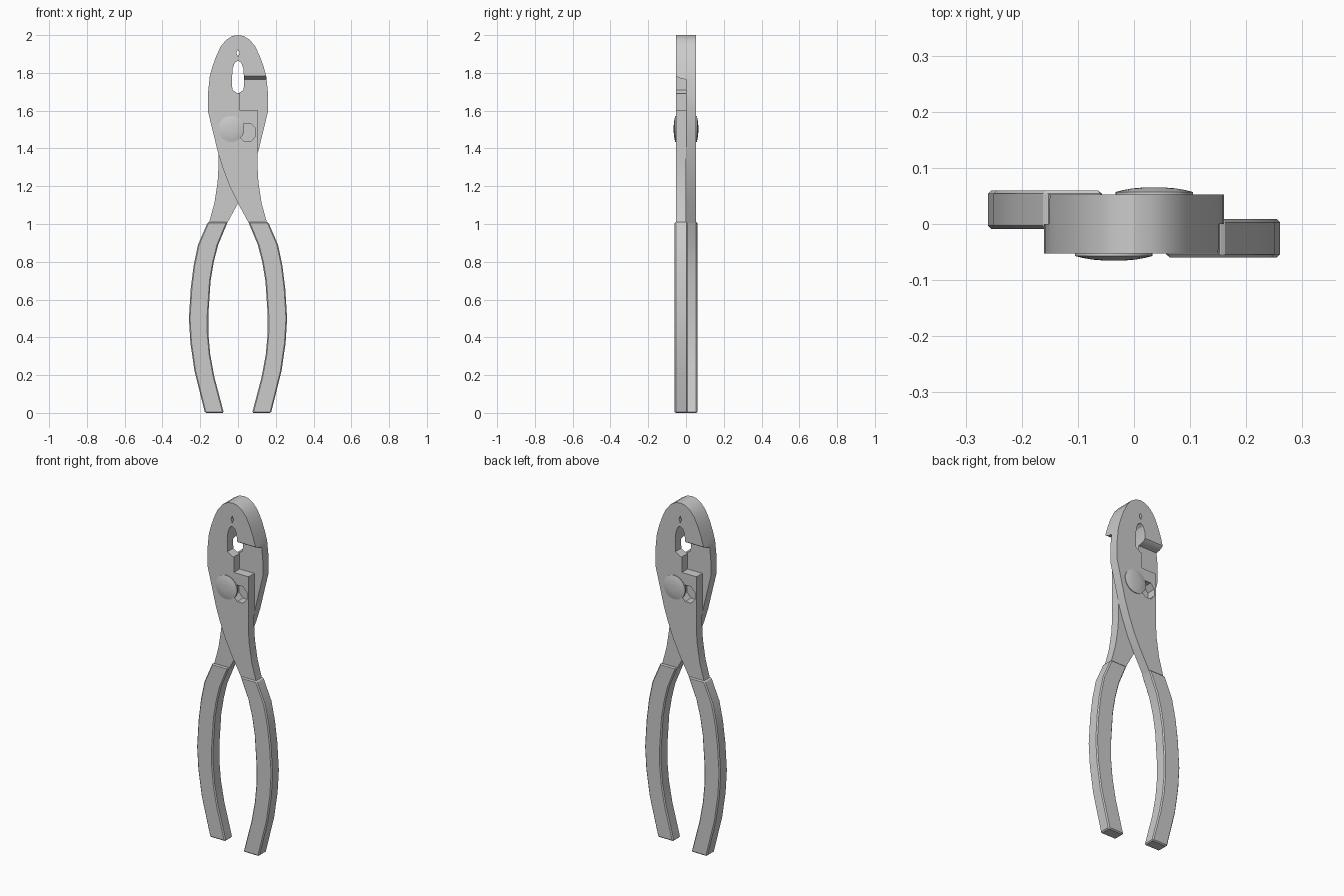
import bpy, bmesh
from math import pi, sin, cos
from mathutils import Matrix

if "Cube" in bpy.data.objects:
    bpy.data.objects.remove(bpy.data.objects["Cube"])


def make(name, bm, smooth=True):
    bmesh.ops.recalc_face_normals(bm, faces=bm.faces)
    me = bpy.data.meshes.new(name)
    bm.to_mesh(me)
    bm.free()
    ob = bpy.data.objects.new(name, me)
    bpy.context.collection.objects.link(ob)
    return ob


def prism(name, pts, vec):
    # extrude a closed outline of 3D points along vec
    bm = bmesh.new()
    a = [bm.verts.new(p) for p in pts]
    b = [bm.verts.new([p[i] + vec[i] for i in range(3)]) for p in pts]
    bm.faces.new(a)
    bm.faces.new(b[::-1])
    n = len(a)
    for i in range(n):
        bm.faces.new((a[i], a[(i + 1) % n], b[(i + 1) % n], b[i]))
    return make(name, bm)


def activate(ob):
    bpy.ops.object.select_all(action='DESELECT')
    ob.select_set(True)
    bpy.context.view_layer.objects.active = ob


def cut(ob, cutter):
    m = ob.modifiers.new("cut", 'BOOLEAN')
    m.operation, m.solver, m.object = 'DIFFERENCE', 'EXACT', cutter
    activate(ob)
    bpy.ops.object.modifier_apply(modifier=m.name)
    bpy.data.objects.remove(cutter)


def finish(ob, back_name):
    # smooth it, then copy it half a turn around z for the other half
    activate(ob)
    bpy.ops.object.shade_smooth_by_angle(angle=0.45)
    me = ob.data.copy()
    me.transform(Matrix.Rotation(pi, 4, 'Z'))
    other = bpy.data.objects.new(back_name, me)
    bpy.context.collection.objects.link(other)


# jaw and arm: left jaw crossing in front to the right handle
T = 0.053
outline = [(0, 2.0), (-.03, 1.995), (-.062, 1.975), (-.09, 1.942), (-.115, 1.89),
           (-.135, 1.835), (-.15, 1.78), (-.159, 1.69), (-.16, 1.6),
           (-.105, 1.375), (-.08, 1.295), (-.042, 1.195), (0, 1.11), (.06, 1.0),
           (.155, 1.0), (.125, 1.11), (.108, 1.22), (.103, 1.31), (.105, 1.39),
           (.105, 1.6), (.01, 1.6), (.01, 1.69), (0, 1.69), (-.03, 1.71),
           (-.032, 1.77), (-.028, 1.825), (-.017, 1.853), (0, 1.865),
           (0, 1.885), (-.009, 1.905), (0, 1.925)]
jaw = prism("left_jaw_arm", [(x, -T, z) for x, z in outline], (0, 2 * T, 0))
# halve the thickness below the jaw tip, leaving a sloped step
step = [(0, .5), (0, 1.765), (.025, 1.769), (.045, 1.778), (.06, 1.79), (.06, .5)]
cut(jaw, prism("step_cutter", [(-.5, y, z) for y, z in step], (1, 0, 0)))
# slip-joint hole beside the rivet
hole = [(.05 + .047 * cos(k * pi / 4 + pi / 8), -.1, 1.485 + .052 * sin(k * pi / 4 + pi / 8))
        for k in range(8)]
cut(jaw, prism("hole_cutter", hole, (0, .2, 0)))
finish(jaw, "right_jaw_arm")

# handle grip with chamfered edges
outer = [(.16, 1.01), (.212, .89), (.235, .78), (.25, .66), (.26, .5),
         (.252, .37), (.23, .22), (.175, 0)]
inner = [(.075, 0), (.125, .19), (.147, .31), (.157, .42), (.157, .52),
         (.145, .7), (.128, .8), (.105, .89), (.055, 1.01)]
grip = prism("right_grip", [(x, -.06, z) for x, z in outer + inner], (0, .069, 0))
bev = grip.modifiers.new("chamfer", 'BEVEL')
bev.width, bev.segments, bev.limit_method, bev.angle_limit = .006, 1, 'ANGLE', .8
activate(grip)
bpy.ops.object.modifier_apply(modifier=bev.name)
finish(grip, "left_grip")

# domed rivet head
bm = bmesh.new()
N = 32
rings = []
for r, y in [(.069, -.045), (.069, -.057), (.055, -.0605), (.038, -.0635), (.019, -.065)]:
    rings.append([bm.verts.new((-.036 + r * cos(2 * pi * k / N), y, 1.503 + r * sin(2 * pi * k / N)))
                  for k in range(N)])
for a, b in zip(rings, rings[1:]):
    for k in range(N):
        bm.faces.new((a[k], a[(k + 1) % N], b[(k + 1) % N], b[k]))
bm.faces.new(rings[0])
bm.faces.new(rings[-1])
finish(make("front_rivet", bm), "back_rivet")
